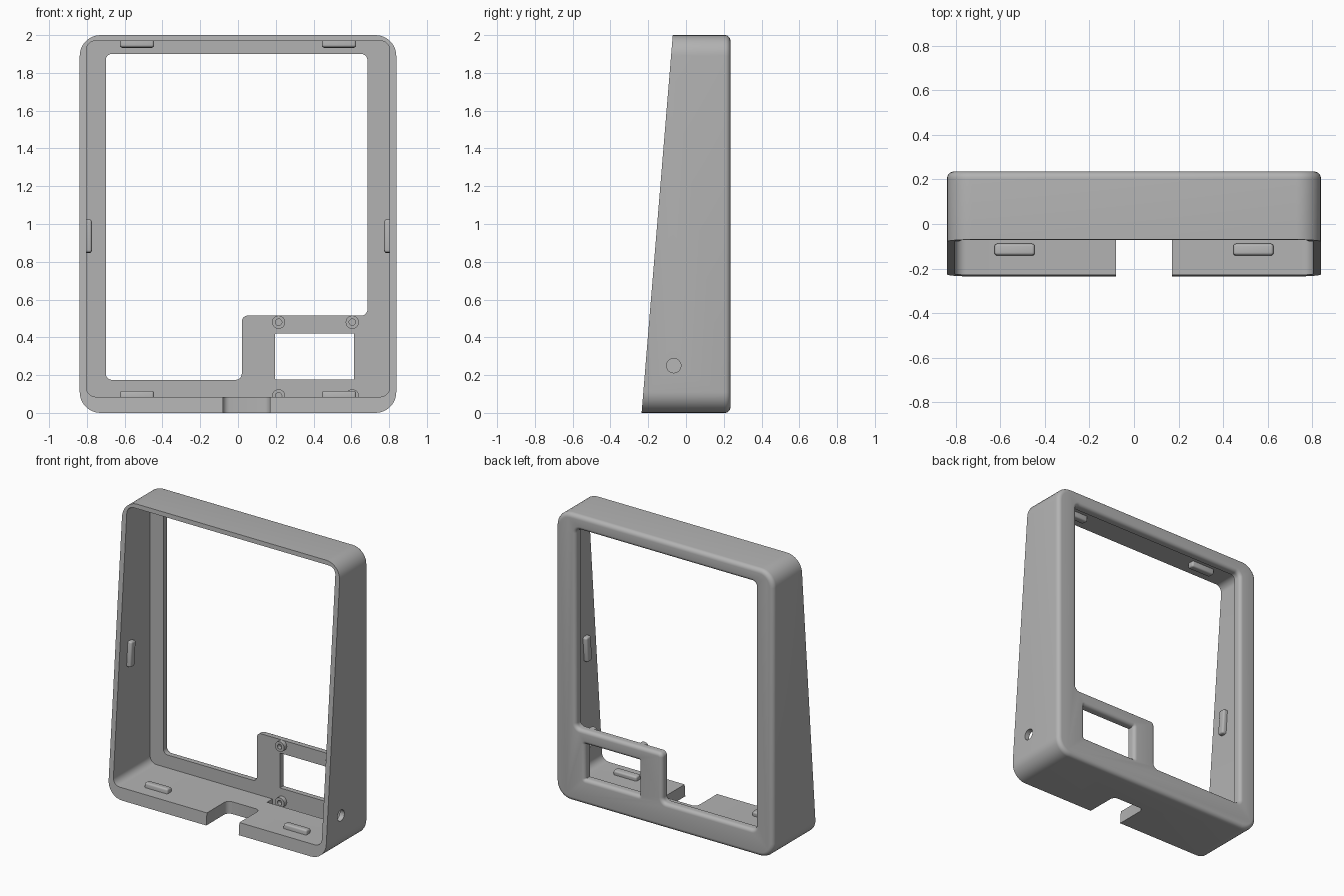
import bpy, bmesh, math
from mathutils import Vector, Matrix

cube = bpy.data.objects.get("Cube")
if cube:
    bpy.data.objects.remove(cube, do_unlink=True)

grey = bpy.data.materials.new("plain grey")
grey.use_nodes = True
grey.diffuse_color = (0.45, 0.45, 0.45, 1)
grey.node_tree.nodes["Principled BSDF"].inputs["Base Color"].default_value = (0.45, 0.45, 0.45, 1)

BACK, PLATE = 0.235, 0.18          # rear face and inner face of the back plate
SLOPE = 0.0825                     # lean of the open front


def front_y(z):
    return -BACK + SLOPE * z


def finish(bm, name):
    bmesh.ops.recalc_face_normals(bm, faces=bm.faces)
    mesh = bpy.data.meshes.new(name)
    bm.to_mesh(mesh)
    bm.free()
    ob = bpy.data.objects.new(name, mesh)
    ob.data.materials.append(grey)
    bpy.context.collection.objects.link(ob)
    return ob


def outline(points, radius, grow=0, steps=8):
    """Rounded counter-clockwise outline in x, z, grown outward by an offset."""
    result = []
    pts = [Vector(p) for p in points]
    for i, p in enumerate(pts):
        a = (p - pts[i - 1]).normalized()
        b = (pts[(i + 1) % len(pts)] - p).normalized()
        turn = a.x * b.y - a.y * b.x
        corner = p + grow * turn * (a - b)
        r = max(radius + grow * turn, 0.003)
        centre = corner - a * r + b * r
        for k in range(steps + 1):
            t = math.pi / 2 * k / steps
            result.append(centre - b * r * math.cos(t) + a * r * math.sin(t))
    return result


def loft(name, points, radius, sections):
    """Stack outlines along y; a y of None follows the leaning front."""
    bm = bmesh.new()
    loops = []
    for y, grow in sections:
        loops.append([bm.verts.new((p.x, front_y(p.y) if y is None else y, p.y))
                      for p in outline(points, radius, grow)])
    for la, lb in zip(loops, loops[1:]):
        for i in range(len(la)):
            j = (i + 1) % len(la)
            bm.faces.new((la[i], la[j], lb[j], lb[i]))
    bm.faces.new(loops[0])
    bm.faces.new(loops[-1])
    return finish(bm, name)


def rect(x0, x1, z0, z1):
    return [(x0, z0), (x1, z0), (x1, z1), (x0, z1)]


def box(name, centre, size, bevel=0, axis=None, tilt=0):
    """Box with rounded edges, optionally only those along one axis."""
    bm = bmesh.new()
    bmesh.ops.create_cube(bm, size=1)
    bmesh.ops.scale(bm, vec=size, verts=bm.verts)
    if bevel:
        edges = [e for e in bm.edges if axis is None or
                 abs((e.verts[0].co - e.verts[1].co)[axis]) > 1e-4]
        bmesh.ops.bevel(bm, geom=edges, offset=bevel, segments=4, profile=0.5, affect='EDGES')
    bm.transform(Matrix.Translation(centre) @ Matrix.Rotation(tilt, 4, 'X'))
    return finish(bm, name)


def smooth(ob):
    bpy.ops.object.select_all(action='DESELECT')
    ob.select_set(True)
    bpy.context.view_layer.objects.active = ob
    bpy.ops.object.shade_smooth_by_angle(angle=math.radians(32))


def rounding(r, sign, n=6):
    """Quarter-round sections ending at the rear face."""
    return [(BACK - r + r * math.sin(math.pi / 2 * k / n),
             sign * r * (1 - math.cos(math.pi / 2 * k / n))) for k in range(n + 1)]


# Outer shell with rounded rear rim
frame = loft("frame", rect(-0.838, 0.838, 0, 2), 0.11, [(None, 0)] + rounding(0.03, -1))

# Cutters: cavity, display opening, small window, cable notch, board pocket, side hole
opening = [(-0.70, 0.175), (0.02, 0.175), (0.02, 0.515),
           (0.685, 0.515), (0.685, 1.90), (-0.70, 1.90)]
cutters = [
    loft("cavity_cutter", rect(-0.803, 0.803, 0.085, 1.97), 0.05, [(-0.5, 0), (PLATE, 0)]),
    loft("opening_cutter", opening, 0.032, [(0.1, 0)] + rounding(0.025, 1) + [(0.4, 0.025)]),
    loft("window_cutter", rect(0.197, 0.615, 0.177, 0.42), 0.004,
         [(0.1, 0)] + rounding(0.025, 1) + [(0.4, 0.025)]),
    box("notch_cutter", (0.045, -0.25, 0), (0.25, 0.5, 0.3), 0.035, axis=2),
    box("pocket_cutter", (0.41, 0.15, 0.1), (0.54, 0.06, 0.1)),
]
bm = bmesh.new()
bmesh.ops.create_cone(bm, cap_ends=True, segments=32, radius1=0.038, radius2=0.038, depth=0.2,
                      matrix=Matrix.Translation((0.838, -0.065, 0.25)) @ Matrix.Rotation(math.pi / 2, 4, 'Y'))
cutters.append(finish(bm, "side_hole_cutter"))

bpy.context.view_layer.objects.active = frame
for cutter in cutters:
    cutter.hide_render = True
    mod = frame.modifiers.new(cutter.name, 'BOOLEAN')
    mod.operation, mod.solver, mod.object = 'DIFFERENCE', 'EXACT', cutter
    bpy.ops.object.modifier_apply(modifier=mod.name)
for cutter in cutters:
    bpy.data.objects.remove(cutter, do_unlink=True)
smooth(frame)

# Snap ridges on the inner walls, parallel to the leaning front
lean = -math.atan(SLOPE)
for side, label in ((1, "left"), (-1, "right")):
    for z, level in ((0.09, "bottom"), (1.96, "top")):
        smooth(box(f"{level}_{label}_ridge", (side * 0.535, front_y(z) + 0.112, z),
                   (0.18, 0.052, 0.052), 0.012, tilt=lean))
    smooth(box(f"side_{label}_ridge", (side * 0.8, front_y(0.935) + 0.112, 0.935),
               (0.052, 0.052, 0.175), 0.012, tilt=lean))

# Hollow screw bosses around the window
for n, (x, z) in enumerate([(x, z) for x in (0.215, 0.605) for z in (0.09, 0.48)]):
    bm = bmesh.new()
    rings = [[bm.verts.new((x + r * math.cos(math.tau * k / 24), y, z + r * math.sin(math.tau * k / 24)))
              for k in range(24)]
             for r, y in ((0.035, 0.185), (0.035, 0.15), (0.017, 0.15), (0.017, 0.185))]
    for i in range(4):
        a, b = rings[i], rings[(i + 1) % 4]
        for k in range(24):
            j = (k + 1) % 24
            bm.faces.new((a[k], a[j], b[j], b[k]))
    smooth(finish(bm, f"screw_boss_{n + 1}"))
